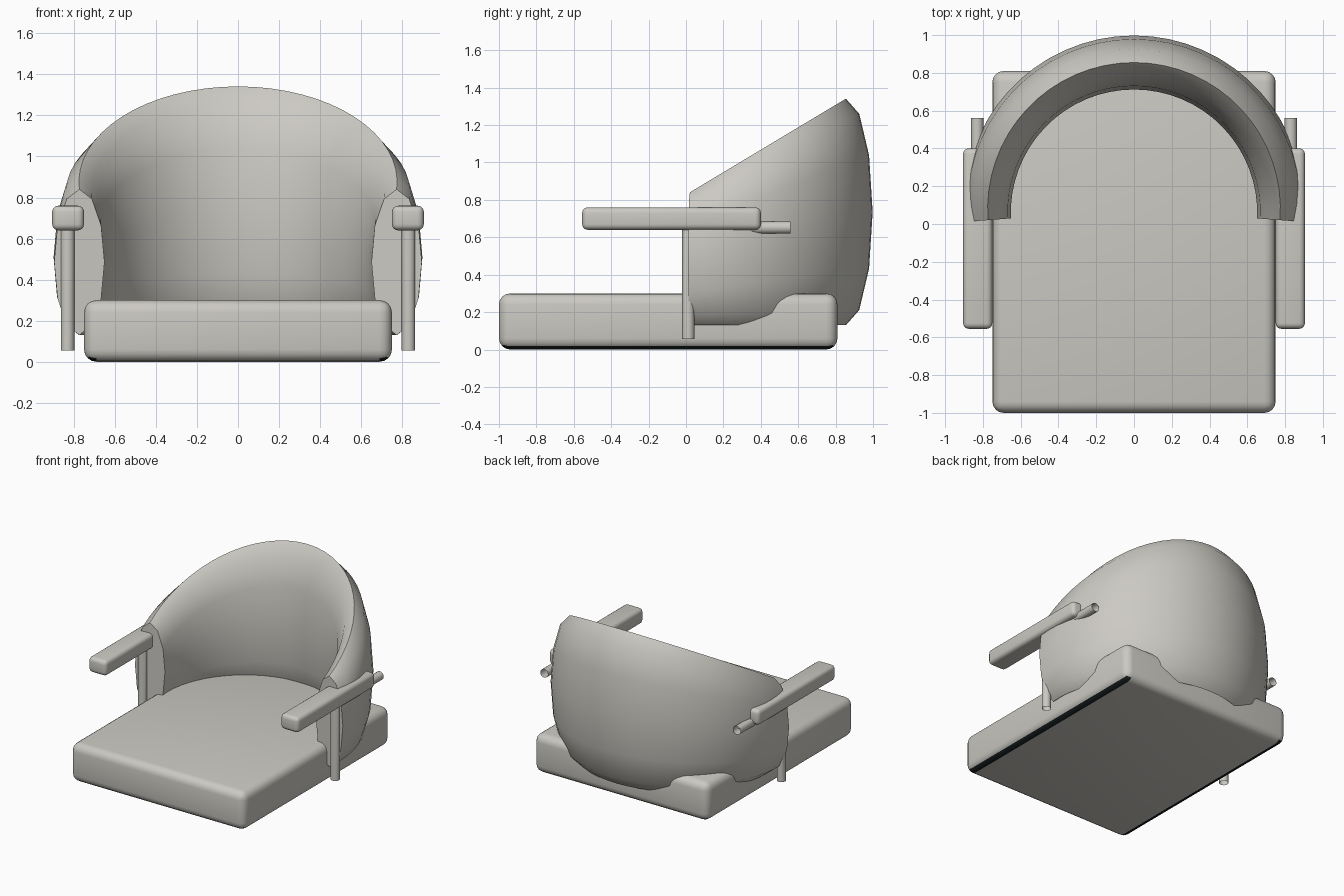
import bpy, bmesh, math

if "Cube" in bpy.data.objects:
    bpy.data.objects.remove(bpy.data.objects["Cube"])


def material(name, rgb):
    m = bpy.data.materials.new(name)
    m.diffuse_color = (*rgb, 1)
    m.use_nodes = True
    m.node_tree.nodes["Principled BSDF"].inputs["Base Color"].default_value = m.diffuse_color
    return m


GREY = material("warm_grey", (0.60, 0.585, 0.54))
DARK = material("dark_trim", (0.01, 0.015, 0.015))


def finish(name, bm, angle=45):
    bmesh.ops.recalc_face_normals(bm, faces=bm.faces)
    me = bpy.data.meshes.new(name)
    bm.to_mesh(me)
    bm.free()
    ob = bpy.data.objects.new(name, me)
    bpy.context.collection.objects.link(ob)
    me.materials.append(GREY)
    bpy.ops.object.select_all(action='DESELECT')
    ob.select_set(True)
    bpy.context.view_layer.objects.active = ob
    bpy.ops.object.shade_smooth_by_angle(angle=math.radians(angle))
    return ob


def rounded_box(name, lo, hi, radius, segments=4):
    bm = bmesh.new()
    bmesh.ops.create_cube(bm, size=1)
    for v in bm.verts:
        for i in range(3):
            v.co[i] = (lo[i] + hi[i]) / 2 + v.co[i] * (hi[i] - lo[i])
    bmesh.ops.bevel(bm, geom=bm.edges[:], offset=radius, segments=segments,
                    profile=0.5, affect='EDGES')
    return finish(name, bm)


# Seat cushion, with a dark trim along the lower side edges
seat = rounded_box("seat", (-0.75, -1.0, 0), (0.75, 0.81, 0.30), 0.06)
seat.data.materials.append(DARK)
for p in seat.data.polygons:
    if -0.99 < p.normal.z < -0.7 and abs(p.normal.x) > 0.1 and p.center.z < 0.025:
        p.material_index = 1

# Wrap-around backrest: an elliptical section swept round an arc, taller at the back
R, CY, STEPS, SIDES = 0.775, 0.08, 32, 12
bm = bmesh.new()
rings = []
over = math.radians(4.4)
for i in range(STEPS + 1):
    a = -over + (math.pi + 2 * over) * i / STEPS
    y = CY + R * math.sin(a)
    low, top = 0.13, 0.84 + 0.60 * (y - 0.02)
    thick = 0.123 + 0.02 * max(0, math.sin(a))
    ring = []
    for k in range(SIDES):
        t = 2 * math.pi * k / SIDES
        r = R + thick * math.sin(t)
        z = (low + top) / 2 + (top - low) / 2 * math.cos(t)
        ring.append(bm.verts.new((r * math.cos(a), CY + r * math.sin(a), z)))
    rings.append(ring)
for r0, r1 in zip(rings, rings[1:]):
    for k in range(SIDES):
        n = (k + 1) % SIDES
        bm.faces.new((r0[k], r0[n], r1[n], r1[k]))
bm.faces.new(rings[0])
bm.faces.new(rings[-1])
finish("backrest", bm)


def arm_tube(name, x, radius=0.033, sides=16):
    """Open tube: upright post, mitred bend, then a rail running back."""
    bm = bmesh.new()
    path = [(0.012, 0.055, 0), (0.012, 0.652, 45), (0.56, 0.652, 90)]
    loops = []
    for y, z, tilt in path:
        t = math.radians(tilt)
        stretch = 1 / math.cos(math.radians(45)) if tilt == 45 else 1
        loop = []
        for k in range(sides):
            c = 2 * math.pi * k / sides
            u, w = radius * math.cos(c), radius * math.sin(c) * stretch
            loop.append(bm.verts.new((x + u, y + w * math.cos(t), z - w * math.sin(t))))
        loops.append(loop)
    for a, b in zip(loops, loops[1:]):
        for k in range(sides):
            n = (k + 1) % sides
            bm.faces.new((a[k], a[n], b[n], b[k]))
    return finish(name, bm, 40)


# Armrests and their supporting tubes, one pair per side
for side, s in (("left", -1), ("right", 1)):
    x0, x1 = sorted((s * 0.75, s * 0.905))
    rounded_box("armrest_" + side, (x0, -0.555, 0.64), (x1, 0.40, 0.76), 0.03)
    arm_tube("arm_tube_" + side, s * 0.83)
